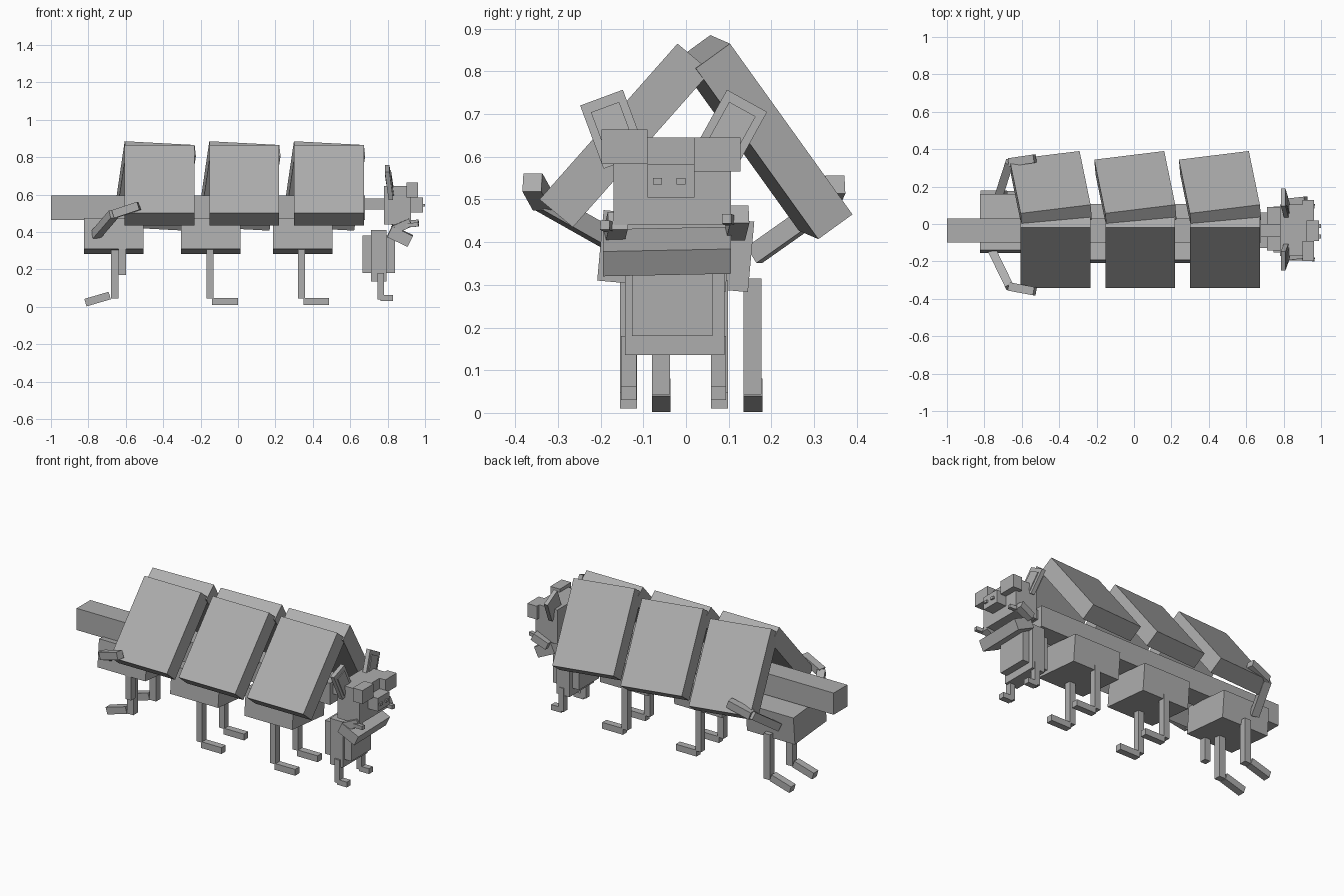
import bpy
import bmesh
from mathutils import Vector, Matrix

cube = bpy.data.objects.get("Cube")
if cube:
    bpy.data.objects.remove(cube, do_unlink=True)

grey = bpy.data.materials.new("plain_grey")
grey.use_nodes = True
grey.diffuse_color = (0.42, 0.42, 0.42, 1)
shader = next(n for n in grey.node_tree.nodes if n.type == "BSDF_PRINCIPLED")
shader.inputs["Base Color"].default_value = grey.diffuse_color


def slab(name, corner, u, v, w):
    """Box spanned from one corner by three edge vectors."""
    corner, u, v, w = (Vector(p) for p in (corner, u, v, w))
    centre = corner + (u + v + w) / 2
    matrix = Matrix((u, v, w)).transposed().to_4x4()
    bm = bmesh.new()
    bmesh.ops.create_cube(bm, size=1, matrix=matrix)
    bmesh.ops.recalc_face_normals(bm, faces=bm.faces)
    mesh = bpy.data.meshes.new(name)
    bm.to_mesh(mesh)
    bm.free()
    mesh.materials.append(grey)
    obj = bpy.data.objects.new(name, mesh)
    obj.location = centre
    bpy.context.collection.objects.link(obj)
    return obj


def box(name, x, y, z):
    """Upright box from its ranges."""
    return slab(name, (x[0], y[0], z[0]), (x[1] - x[0], 0, 0),
                (0, y[1] - y[0], 0), (0, 0, z[1] - z[0]))


def limb(name, start, end, thick):
    """Square bar between two points."""
    start, end = Vector(start), Vector(end)
    along = end - start
    side = along.cross(Vector((0, 0, 1))).normalized() * thick
    up = side.cross(along).normalized() * thick
    return slab(name, start - (side + up) / 2, along, side, up)


# Long spine
box("spine", (-1, 0.68), (-0.1, 0.03), (0.465, 0.595))

# Three pairs of roof plates
for i in range(3):
    x = -0.606 + 0.4525 * i
    slab(f"right_plate_{i}", (x, -0.02, 0.865), (0.374, 0, 0),
         (0, -0.323, -0.365), (0, 0.078, -0.065))
    slab(f"left_plate_{i}", (x, 0.057, 0.885), (0.374, 0.046, -0.02),
         (-0.059, 0.287, -0.4), (0.007, -0.08, -0.058))

# Tilted belly blocks, the rear one shifted sideways
for i, (x, y) in enumerate([(-0.824, -0.155), (-0.305, -0.208), (0.187, -0.208)]):
    slab(f"belly_block_{i}", (x, y, 0.31), (0.318, 0, 0),
         (0, 0.3, -0.027), (0, 0.015, 0.165))

# Front and middle legs with forward feet
for i, x in enumerate((-0.168, 0.32)):
    for side, y in (("right", -0.155), ("left", 0.058)):
        box(f"{side}_leg_{i}", (x, x + 0.038), (y, y + 0.04), (0.043, 0.31))
        box(f"{side}_foot_{i}", (x + 0.03, x + 0.167), (y, y + 0.04), (0.01, 0.048))

# Rear legs with feet sloping backward
for side, y in (("right", -0.08), ("left", 0.135)):
    box(f"rear_{side}_leg", (-0.68, -0.638), (y, y + 0.042), (0.043, 0.315))
    slab(f"rear_{side}_foot", (-0.81, y, 0.002), (0.13, 0, 0.038),
         (0, 0.044, 0), (-0.012, 0, 0.04))
box("rear_stub", (-0.638, -0.6), (-0.155, -0.115), (0.17, 0.31))

# Rear arms bent at the elbow
arms = {"left": ((-0.72, 0.16, 0.37), (-0.665, 0.33, 0.49), (-0.53, 0.35, 0.535)),
        "right": ((-0.76, -0.14, 0.385), (-0.665, -0.335, 0.495), (-0.53, -0.36, 0.54))}
for side, (shoulder, elbow, hand) in arms.items():
    limb(f"rear_{side}_upper_arm", shoulder, elbow, 0.045)
    limb(f"rear_{side}_forearm", elbow, hand, 0.045)

# Small rider: torso, legs and neck
box("neck", (0.67, 0.79), (-0.07, 0), (0.52, 0.578))
box("torso", (0.71, 0.795), (-0.143, 0.09), (0.136, 0.41))
box("torso_padding", (0.665, 0.84), (-0.127, 0.062), (0.18, 0.38))
for side, y in (("right", -0.152), ("left", 0.058)):
    box(f"small_{side}_leg", (0.745, 0.78), (y, y + 0.036), (0.04, 0.18))
    box(f"small_{side}_foot", (0.762, 0.828), (y, y + 0.036), (0.03, 0.062))

# Head, muzzle, nostrils and eye blocks
box("head", (0.78, 0.925), (-0.17, 0.105), (0.44, 0.645))
box("muzzle", (0.92, 0.99), (-0.09, 0.02), (0.505, 0.583))
for side, y in (("right", -0.077), ("left", -0.022)):
    box(f"{side}_nostril", (0.985, 1), (y, y + 0.021), (0.535, 0.55))
box("right_eye_block", (0.9, 0.963), (-0.198, -0.09), (0.583, 0.664))
box("left_eye_block", (0.9, 0.963), (0.02, 0.128), (0.565, 0.645))

# Ears with raised inner plates
ears = {"right": ((0.785, -0.248, 0.72), (0, 0.1, 0.037), (0.02, 0.055, -0.148)),
        "left": ((0.785, 0.096, 0.757), (0, 0.094, -0.052), (0.02, -0.072, -0.13))}
for side, (corner, across, down) in ears.items():
    corner, across, down = Vector(corner), Vector(across), Vector(down)
    slab(f"{side}_ear", corner, across, down, (0.025, 0, 0))
    slab(f"{side}_inner_ear", corner + across * 0.17 + down * 0.15 + Vector((0.022, 0, 0)),
         across * 0.66, down * 0.75, (0.008, 0, 0))

# Folded arm bar with little hands at both ends
slab("folded_arms", (0.825, -0.195, 0.43), (0.11, 0, -0.052),
     (0, 0.3, 0.006), (-0.028, 0, -0.058))
for side, y, z in (("right", -0.17, 0.41), ("left", 0.115, 0.425)):
    limb(f"small_{side}_wrist", (0.83, y, z), (0.92, y + 0.01, z + 0.04), 0.045)
    limb(f"small_{side}_finger", (0.9, y - 0.01, z + 0.025), (0.965, y - 0.02, z + 0.03), 0.022)
